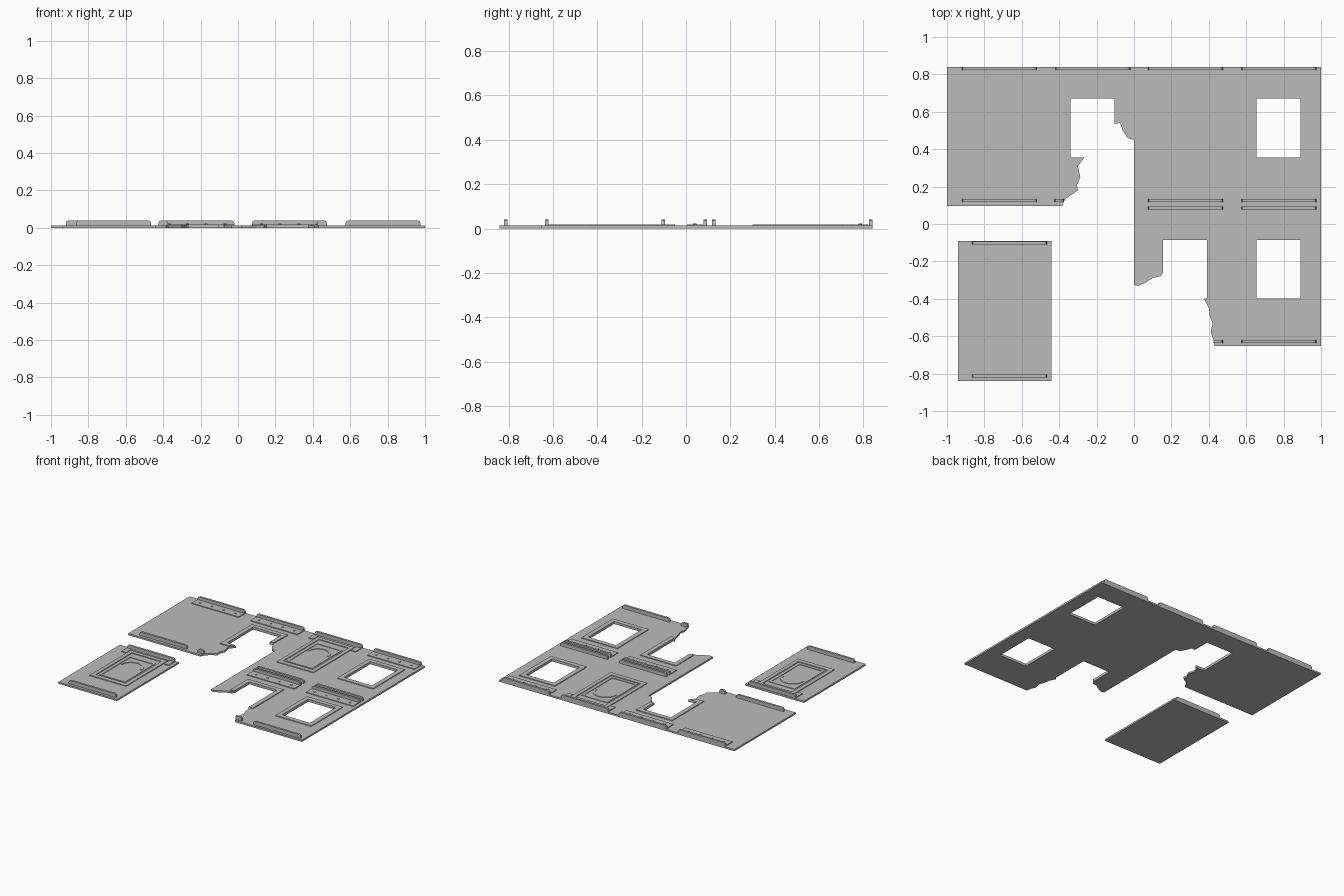
import bpy, bmesh, math

if "Cube" in bpy.data.objects:
    bpy.data.objects.remove(bpy.data.objects["Cube"])

SLAB, RELIEF, RIDGE = 0.013, 0.019, 0.040

mat = bpy.data.materials.new("stone grey")
mat.diffuse_color = (0.5, 0.5, 0.5, 1)
mat.use_nodes = True
mat.node_tree.nodes["Principled BSDF"].inputs["Base Color"].default_value = mat.diffuse_color


def rect(x0, y0, x1, y1):
    return [(x0, y0), (x1, y0), (x1, y1), (x0, y1)]


def plate(name, outline, z0, z1, holes=()):
    """Flat outline with holes, extruded from z0 to z1."""
    bm = bmesh.new()
    for loop in [outline, *holes]:
        vs = [bm.verts.new((x, y, z0)) for x, y in loop]
        for i in range(len(vs)):
            bm.edges.new((vs[i - 1], vs[i]))
    bmesh.ops.triangle_fill(bm, edges=bm.edges[:], use_beauty=True)
    ext = bmesh.ops.extrude_face_region(bm, geom=bm.faces[:])
    top = [g for g in ext["geom"] if isinstance(g, bmesh.types.BMVert)]
    bmesh.ops.translate(bm, verts=top, vec=(0, 0, z1 - z0))
    bmesh.ops.recalc_face_normals(bm, faces=bm.faces[:])
    me = bpy.data.meshes.new(name)
    bm.to_mesh(me)
    bm.free()
    me.materials.append(mat)
    ob = bpy.data.objects.new(name, me)
    bpy.context.collection.objects.link(ob)
    return ob


def ridge(x0, x1, y, cut_left=False):
    """Upright tab with chamfered upper corners, running along x."""
    c = 0.015
    prof = [(x0, SLAB), (x1, SLAB), (x1, RIDGE - c), (x1 - c * .3, RIDGE - c * .3),
            (x1 - c, RIDGE)]
    if cut_left:
        prof += [(x0, RIDGE)]
    else:
        prof += [(x0 + c, RIDGE), (x0 + c * .3, RIDGE - c * .3), (x0, RIDGE - c)]
    ob = plate("ridge", prof, -0.008, 0.008)
    # stand the profile upright
    for v in ob.data.vertices:
        px, pz, d = v.co
        v.co = (px, y + d, pz)
    ob.data.flip_normals()


def bolt_strip(x0, x1, y0, y1):
    plate("bolt_strip", rect(x0, y0, x1, y1), SLAB, RELIEF)
    n = 4
    for i in range(n):
        cx, cy = x0 + (x1 - x0) * (i + .5) / n, (y0 + y1) / 2
        pts = [(cx + .008 * math.cos(a * math.pi / 4), cy + .008 * math.sin(a * math.pi / 4))
               for a in range(8)]
        plate("bolt", pts, RELIEF, RELIEF + 0.004)


def blind_window(px, top):
    """Closed window with an arched panel; px = panel left, top = panel top edge."""
    def box(l, b, r, t):
        return rect(px + l, top - b, px + r, top - t)
    plate("blind_frame", box(.12, .54, .43, .04), SLAB, RELIEF,
          [box(.15, .505, .40, .07)])
    plate("inner_frame", box(.165, .49, .385, .12), SLAB, RELIEF - .002,
          [box(.18, .475, .37, .135)])
    cx, cy = px + .275, top - .26
    arc = [(math.cos(a * math.pi / 12), math.sin(a * math.pi / 12)) for a in range(13)]
    plate("arch", [(cx + .09 * c, cy + .09 * s) for c, s in arc] +
          [(cx + .075 * c, cy + .075 * s) for c, s in reversed(arc)], SLAB, RELIEF - .002)
    for l in (.075, .435):
        plate("corner_block", box(l, .09, l + .04, .024), SLAB, RELIEF)


# Main wall slab with two broken window edges and two whole window openings
wall = [(-1, .84), (-1, .095), (-.385, .095), (-.37, .13), (-.345, .15), (-.30, .18),
        (-.305, .21), (-.287, .25), (-.30, .31), (-.265, .355), (-.34, .355), (-.34, .67),
        (-.105, .67), (-.105, .535), (-.075, .54), (-.06, .50), (-.035, .46), (0, .45),
        (0, -.325), (.02, -.332), (.06, -.315), (.10, -.288), (.14, -.28), (.155, -.26),
        (.155, -.085), (.39, -.085), (.39, -.395), (.375, -.40), (.40, -.45), (.405, -.49),
        (.42, -.53), (.41, -.58), (.425, -.62), (.43, -.652), (1, -.652), (1, .84)]
windows = [(.355, .67), (-.397, -.085)]
plate("wall_slab", wall, 0, SLAB, [rect(.655, b, .89, t) for b, t in windows])

# Separate panel
plate("loose_panel", rect(-.94, -.84, -.44, -.09), 0, SLAB)

# Raised frames around the openings
for b, t in windows:
    plate("window_frame", rect(.62, b - .035, .925, t + .035), SLAB, RELIEF,
          [rect(.655, b, .89, t)])
plate("broken_frame_left", [(-.375, .32), (-.302, .32), (-.275, .355), (-.34, .355),
                            (-.34, .67), (-.105, .67), (-.105, .54), (-.075, .54),
                            (-.07, .705), (-.375, .705)], SLAB, RELIEF)
plate("broken_frame_front", [(.12, -.27), (.155, -.26), (.155, -.085), (.39, -.085),
                             (.39, -.42), (.425, -.43), (.425, -.05), (.12, -.05)],
      SLAB, RELIEF)

# Closed windows
blind_window(0, .84)
blind_window(-.94, -.09)

# Ridges along panel edges
for x in (-.92, -.42, .075, .575):
    ridge(x, x + .4, .832)
for x in (.075, .575):
    ridge(x, x + .4, .125)
    ridge(x, x + .4, .086)
ridge(-.92, -.52, .125)
ridge(-.425, -.375, .125)
ridge(.425, .475, -.627, True)
ridge(.575, .975, -.627)
for y in (-.102, -.812):
    ridge(-.865, -.465, y)

# Bolted strips below the upper ridges
for x in (-.92, -.42, .575):
    bolt_strip(x, x + .4, .75, .82)
for x in (.075, .575):
    bolt_strip(x, x + .4, .005, .075)
